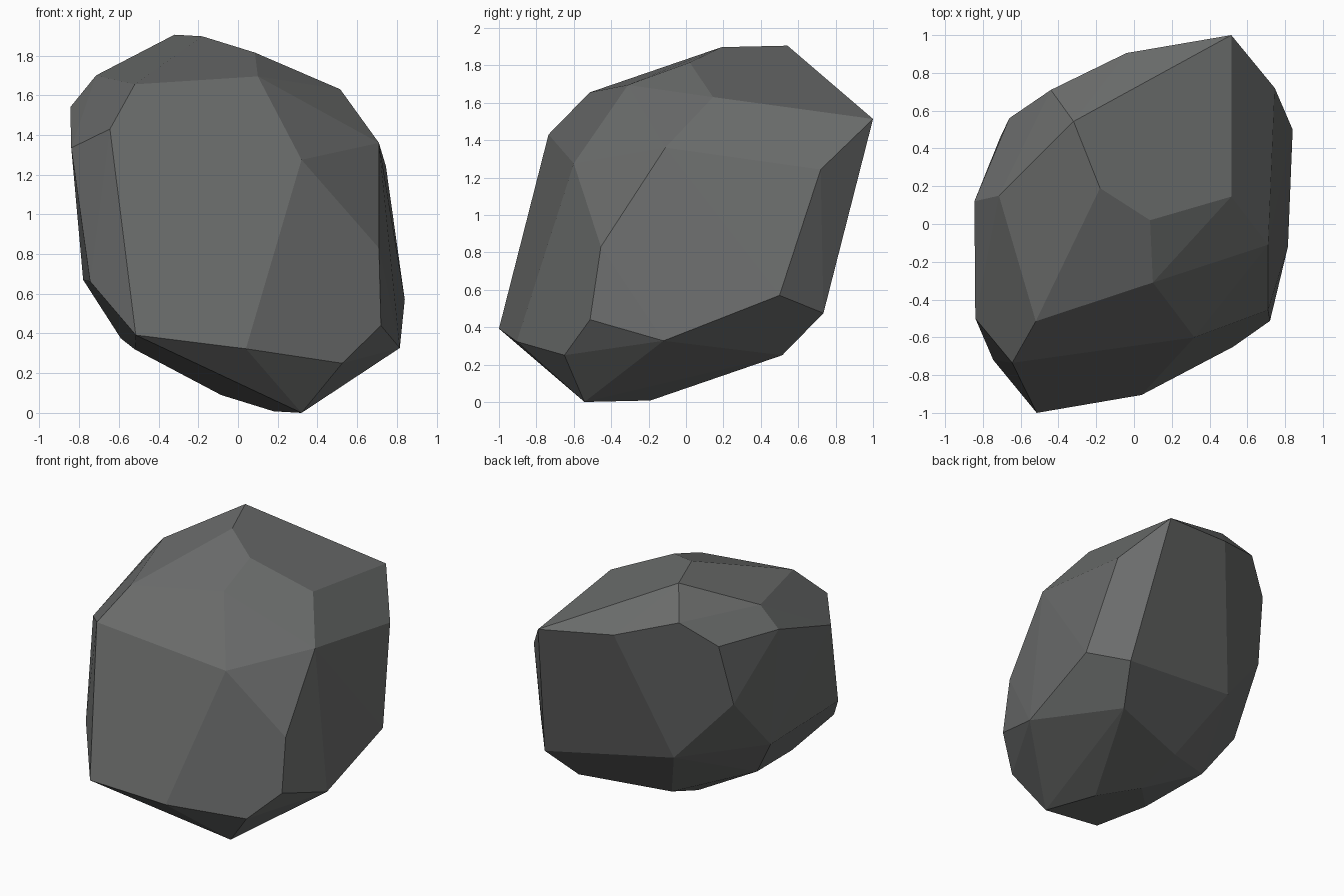
import bpy, bmesh, math
from mathutils import Vector

if "Cube" in bpy.data.objects:
    bpy.data.objects.remove(bpy.data.objects["Cube"])

CENTRE = Vector((0, 0, 0.9525))

# Corners that repeat mirrored through the centre of the rock
paired = [
    (-0.32, 0.543, 1.905), (-0.18, 0.19, 1.897), (0.085, 0.02, 1.815),
    (0.10, -0.31, 1.695), (-0.52, -0.515, 1.655), (-0.645, -0.735, 1.43),
    (0.32, -0.60, 1.275), (0.515, 1.0, 1.513), (0.745, 0.72, 1.243),
    (0.84, 0.50, 0.57), (-0.04, 0.905, 1.582), (0.71, -0.455, 0.83),
]
# Chipped corners that occur on one side only
single = [
    (0.515, 0.145, 1.63), (0.71, -0.11, 1.36), (-0.715, 0.15, 1.70),
    (0.815, -0.12, 0.327), (-0.845, 0.12, 1.54), (0.72, -0.513, 0.44),
    (0.525, -0.65, 0.25), (-0.44, 0.71, 1.705), (-0.66, 0.56, 1.53),
    (-0.78, 0.12, 0.67), (-0.59, 0.01, 0.375), (-0.52, -0.50, 0.32),
]
points = [Vector(p) for p in paired + single]
points += [2 * CENTRE - Vector(p) for p in paired]

# Convex stone wrapped around the corners, coplanar triangles merged to facets
bm = bmesh.new()
for p in points:
    bm.verts.new(p)
hull = bmesh.ops.convex_hull(bm, input=bm.verts[:], use_existing_faces=False)
loose = [v for v in bm.verts if not v.link_faces]
bmesh.ops.delete(bm, geom=loose, context='VERTS')
bmesh.ops.dissolve_limit(bm, angle_limit=math.radians(4),
                         verts=bm.verts[:], edges=bm.edges[:])
bmesh.ops.recalc_face_normals(bm, faces=bm.faces[:])
mesh = bpy.data.meshes.new("rock")
bm.to_mesh(mesh)
bm.free()

# Single dark grey stone colour
stone = bpy.data.materials.new("dark grey stone")
stone.diffuse_color = (0.145, 0.15, 0.148, 1)
stone.use_nodes = True
stone.node_tree.nodes["Principled BSDF"].inputs["Base Color"].default_value = stone.diffuse_color
mesh.materials.append(stone)
mesh.shade_flat()

rock = bpy.data.objects.new("rock", mesh)
bpy.context.collection.objects.link(rock)
